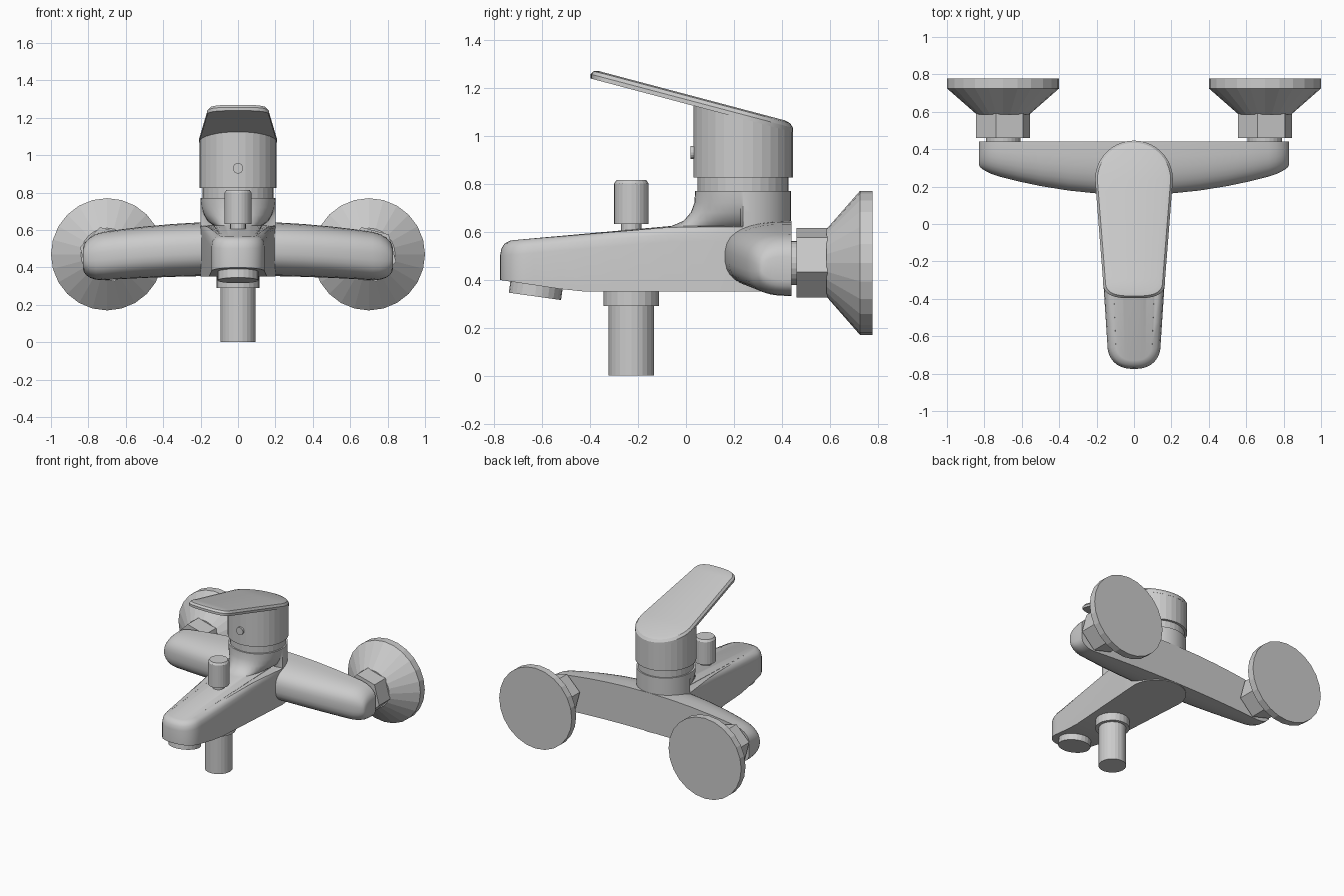
import bpy, bmesh, math
from mathutils import Matrix, Vector

if "Cube" in bpy.data.objects:
    bpy.data.objects.remove(bpy.data.objects["Cube"])

metal = bpy.data.materials.new("satin_grey")
metal.use_nodes = True
metal.diffuse_color = (0.6, 0.6, 0.6, 1)
metal.node_tree.nodes["Principled BSDF"].inputs["Base Color"].default_value = (0.6, 0.6, 0.6, 1)


def loft(name, rings, smooth=None):
    """Skin a list of equal, even-sized closed rings and cap both ends with strips."""
    bm = bmesh.new()
    rows = [[bm.verts.new(p) for p in ring] for ring in rings]
    n = len(rows[0])
    for a, b in zip(rows, rows[1:]):
        for i in range(n):
            j = (i + 1) % n
            bm.faces.new((a[i], a[j], b[j], b[i]))
    for row in (rows[0], rows[-1]):
        for i in range(n // 2):
            quad = [row[i], row[i + 1], row[n - i - 1], row[-i]]
            bm.faces.new(list(dict.fromkeys(quad)))
    bmesh.ops.recalc_face_normals(bm, faces=bm.faces)
    mesh = bpy.data.meshes.new(name)
    bm.to_mesh(mesh)
    bm.free()
    mesh.materials.append(metal)
    obj = bpy.data.objects.new(name, mesh)
    bpy.context.collection.objects.link(obj)
    if smooth:
        bpy.ops.object.select_all(action='DESELECT')
        obj.select_set(True)
        bpy.context.view_layer.objects.active = obj
        bpy.ops.object.shade_smooth_by_angle(angle=math.radians(smooth))
    return obj


def revolve(name, profile, loc, tilt=0, sides=24, turn=0):
    """Turned part: profile of (radius, height), axis tilted about x."""
    rot = Matrix.Rotation(math.radians(tilt), 3, 'X')
    rings = []
    for r, h in profile:
        angles = [math.radians(turn) + math.tau * i / sides for i in range(sides)]
        rings.append([Vector(loc) + rot @ Vector((r * math.cos(a), r * math.sin(a), h))
                      for a in angles])
    return loft(name, rings)


AXIS_Y = 0.238  # column centre


def outline(back, front_y, front_w, depth, height, power=1.0):
    """Tapered stadium seen from above; height is a function of y."""
    half = []
    for i in range(11):
        a = math.pi / 2 * i / 10
        half.append((back * math.sin(a), AXIS_Y + back * math.cos(a)))
    start = front_y + depth
    for i in range(1, 8):
        t = i / 8
        half.append((back + (front_w - back) * t, AXIS_Y + (start - AXIS_Y) * t))
    for i in range(11):
        a = math.pi / 2 * i / 10
        x = front_w * max(math.cos(a), 0) ** power if i < 10 else 0
        half.append((x, start - depth * math.sin(a) ** power))
    ring = half + [(-x, y) for x, y in half[-2:0:-1]]
    return [(x, y, height(y)) for x, y in ring]


# Spout and column as one blended body
def under(y):
    return 0.35 + max(0, -0.45 - y) * 0.15


def crest(y):
    return min(0.62, 0.56 + (y + 0.775) * 0.083)


body = [outline(0.2, -0.775, 0.143, 0.14, under, 0.85)]
for inset, drop in ((0, 0.06), (0.006, 0.03), (0.02, 0.01), (0.045, 0)):
    body.append(outline(0.2, -0.775 + inset, 0.143 - inset, 0.14 - inset,
                        lambda y: crest(y) - drop, 0.85))
for front, width, z in ((-0.06, 0.13, 0.624), (-0.01, 0.16, 0.645),
                        (0.02, 0.18, 0.68), (0.035, 0.195, 0.72), (0.038, 0.2, 0.77)):
    body.append(outline(0.2, front, width, AXIS_Y - 0.01 - front, lambda y: z))
loft("spout_body", body, 40)


# Arched crossbar with a flat back and rounded ends
def bar_section(x):
    u = abs(x)
    top = 0.645 - 0.06 * (u / 0.75) ** 2
    low = 0.355 - 0.025 * (u / 0.75) ** 2
    deep = 0.285 - 0.115 * (u / 0.78) ** 2
    e = min(1, max(0, (u - 0.72) / 0.11))
    f = math.sqrt(1 - e * e)
    mid, half = (top + low) / 2, (top - low) / 2 * (0.4 + 0.6 * f)
    deep *= 0.8 + 0.2 * f
    ring = []
    for i in range(18):
        a = math.pi * (i / 17 - 0.5)
        s = math.copysign(abs(math.sin(a)) ** 0.75, a)
        ring.append((x, 0.44 - deep * max(0, math.cos(a)) ** 0.75, mid + half * s))
    return ring


steps = [0.2, 0.35, 0.5, 0.62, 0.72, 0.76, 0.79, 0.81, 0.823, 0.83]
stations = [-x for x in reversed(steps)] + [0] + steps
loft("crossbar", [bar_section(x) for x in stations], 40)

# Wall connections, one on each side
for side, x in (("right", -0.7), ("left", 0.7)):
    place = (x, 0, 0.47)
    revolve(side + "_union_pipe", [(0.092, 0.42), (0.092, 0.48)], place, -90)
    revolve(side + "_hex_nut", [(0.15, 0.46), (0.15, 0.59)], place, -90, 6, 15)
    revolve(side + "_wall_flange", [(0.14, 0.585), (0.3, 0.725), (0.3, 0.777)], place, -90)

# Neck ring and handle barrel with a sloping top
revolve("neck_ring", [(0.19, 0.76), (0.19, 0.83)], (0, AXIS_Y, 0), sides=32)


def slope(y):
    return 1.133 - 0.265 * y


barrel = revolve("handle_barrel", [(0.207, 0.825), (0.207, 1)], (0, AXIS_Y, 0), sides=32)
for v in barrel.data.vertices:
    if v.co.z > 0.9:
        v.co.z = slope(v.co.y) + 0.003

# Lever plate with a chamfered rim
lever = []
for inset, lift in ((0, 0), (0, 0.018), (0.012, 0.034), (0.035, 0.04)):
    lever.append(outline(0.208 - inset, -0.397 + inset, 0.166 - inset, 0.1 - inset / 2,
                         lambda y: slope(y) + lift, 0.65))
loft("lever", lever, 30)
revolve("handle_screw_cap", [(0.028, 0.018), (0.028, 0.06)], (0, 0, 0.93), -90, 16)

# Diverter knob, shower outlet and aerator
DIVERTER = (0, -0.228, 0)
revolve("diverter_stem", [(0.042, 0.55), (0.042, 0.64)], DIVERTER, sides=16)
revolve("diverter_knob", [(0.072, 0.632), (0.072, 0.8), (0.062, 0.815)], DIVERTER)
revolve("outlet_collar", [(0.116, 0.29), (0.116, 0.36)], DIVERTER)
revolve("outlet_pipe", [(0.094, 0), (0.094, 0.3)], DIVERTER)
revolve("aerator", [(0.11, -0.055), (0.11, 0.02)], (0, -0.622, 0.385), -8)
